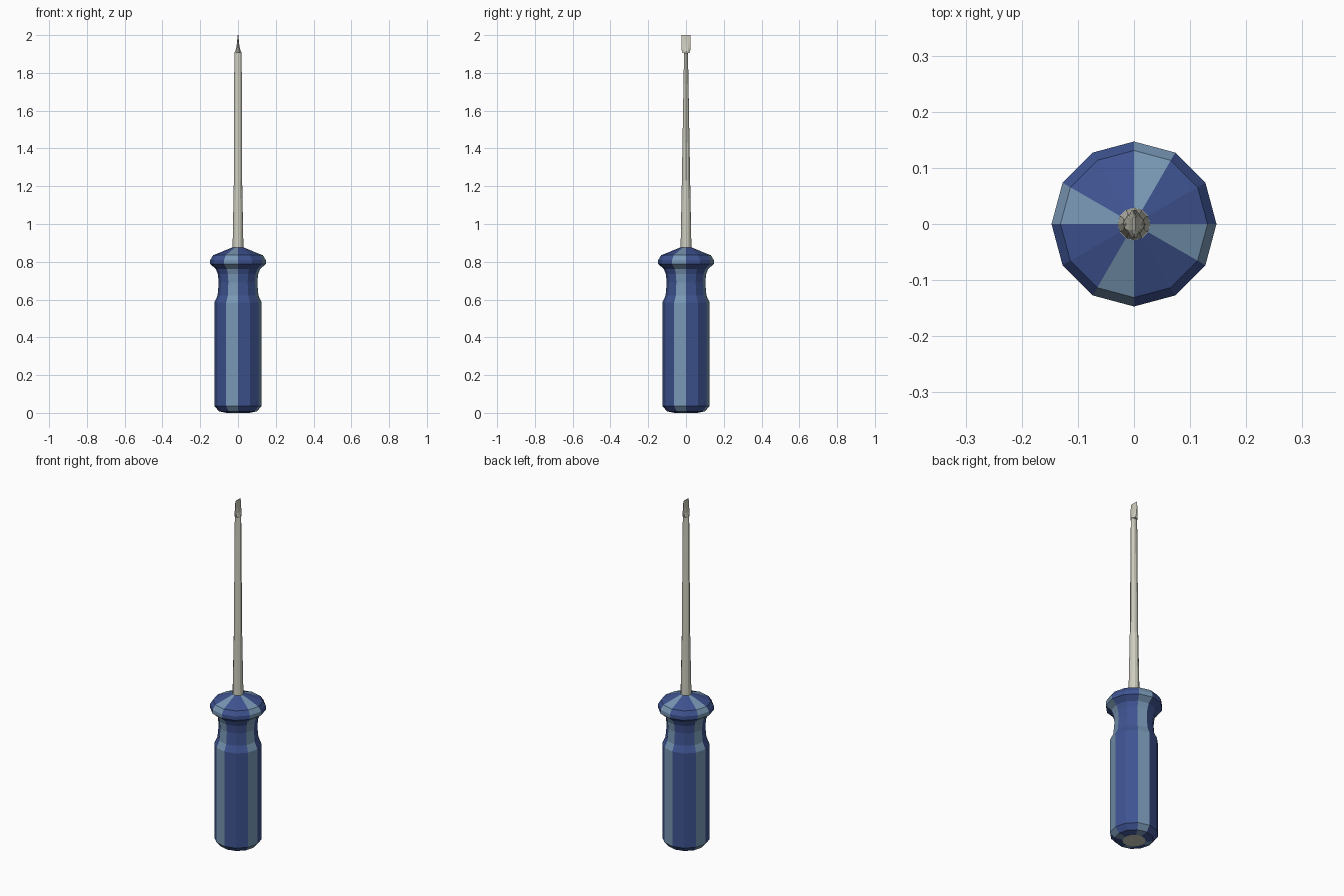
import bpy, bmesh, math

if "Cube" in bpy.data.objects:
    bpy.data.objects.remove(bpy.data.objects["Cube"])


def material(name, rgb):
    m = bpy.data.materials.new(name)
    m.diffuse_color = (*rgb, 1)
    m.use_nodes = True
    m.node_tree.nodes["Principled BSDF"].inputs["Base Color"].default_value = m.diffuse_color
    return m


def loft(name, rings, sides, turn, mats, pick):
    """Skin rings of (half width x, half width y, z); pick(k) gives the material of side k."""
    bm = bmesh.new()
    loops = []
    for rx, ry, z in rings:
        loops.append([bm.verts.new((rx * math.cos(a), ry * math.sin(a), z))
                      for a in (turn + 2 * math.pi * k / sides for k in range(sides))])
    for lo, hi in zip(loops, loops[1:]):
        for k in range(sides):
            n = (k + 1) % sides
            bm.faces.new((lo[k], lo[n], hi[n], hi[k])).material_index = pick(k)
    for cap in (loops[0][::-1], loops[-1]):
        bm.faces.new(cap).material_index = len(mats) - 1
    mesh = bpy.data.meshes.new(name)
    bm.to_mesh(mesh)
    bm.free()
    for m in mats:
        mesh.materials.append(m)
    ob = bpy.data.objects.new(name, mesh)
    bpy.context.collection.objects.link(ob)
    return ob


dark = material("dark_blue", (0.048, 0.086, 0.28))
light = material("light_blue", (0.19, 0.31, 0.46))
steel = material("steel", (0.62, 0.61, 0.52))

# Twelve-sided handle with every third facet light
profile = [(0.06, 0.0), (0.10, 0.008), (0.125, 0.036), (0.125, 0.585),
           (0.108, 0.622), (0.102, 0.69), (0.107, 0.735), (0.118, 0.763),
           (0.147, 0.787), (0.147, 0.81), (0.131, 0.835), (0.029, 0.876)]
loft("handle", [(r, r, z) for r, z in profile], 12, 0,
     [dark, light, steel], lambda k: int(k % 3 == 2))

# Twelve-sided shaft, flattening towards the blade
shaft = [(0.029, 0.029, 0.86), (0.022, 0.022, 1.23), (0.0195, 0.0105, 1.90),
         (0.016, 0.010, 1.915)]
loft("shaft", shaft, 12, 0, [steel], lambda k: 0)

# Flat blade flaring sideways, then thinning to the tip
f = 1 / math.cos(math.pi / 8)
blade = [(0.0165, 0.019, 1.905), (0.010, 0.025, 1.93), (0.006, 0.025, 1.955),
         (0.002, 0.023, 2.0)]
loft("blade", [(x * f, y * f, z) for x, y, z in blade], 8, math.pi / 8,
     [steel], lambda k: 0)
